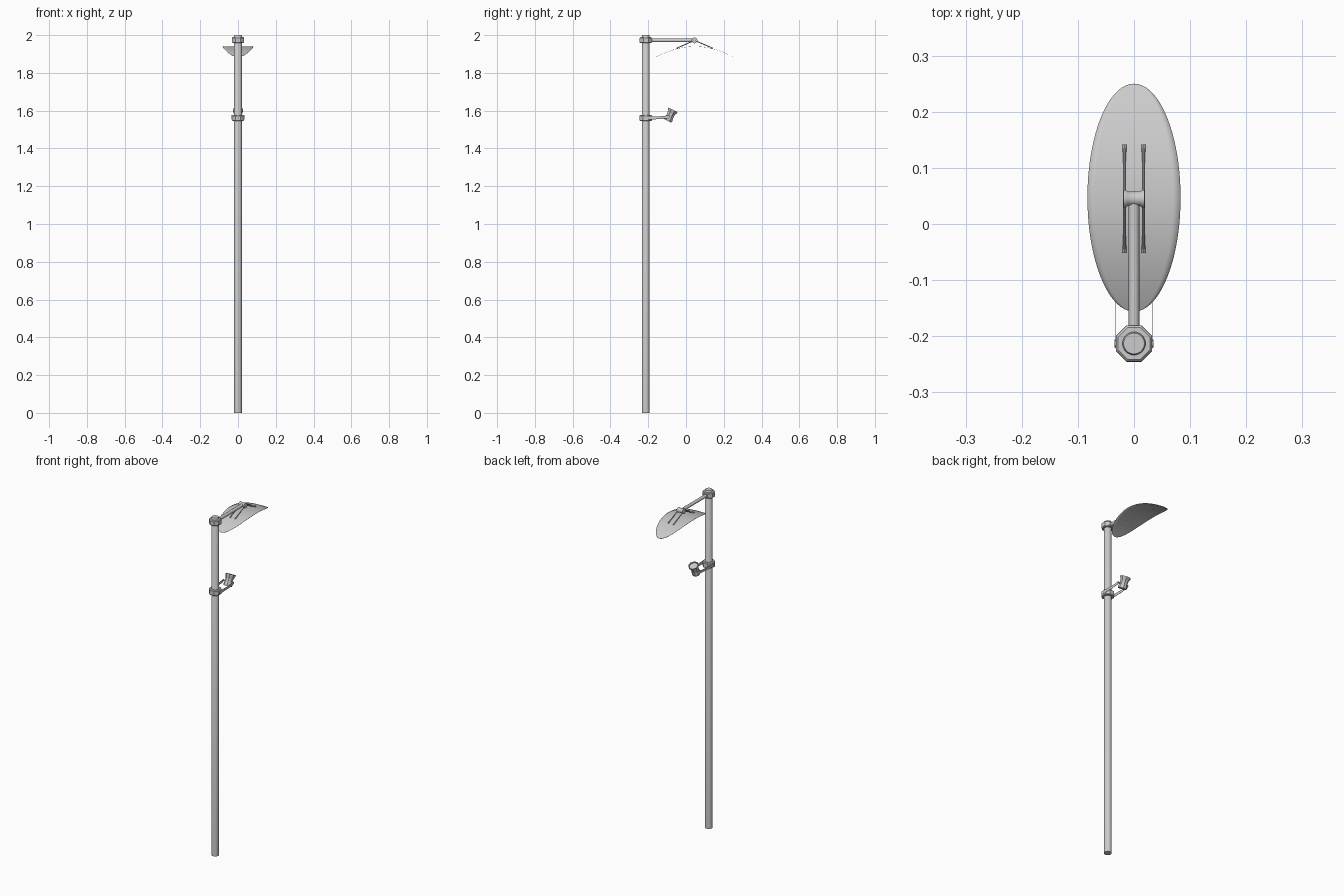
import bpy, bmesh, math
from mathutils import Vector

if "Cube" in bpy.data.objects:
    bpy.data.objects.remove(bpy.data.objects["Cube"])

POLE_Y = -0.213
HUB = Vector((0, 0.045, 1.972))


def finish(name, bm, smooth=False):
    bmesh.ops.recalc_face_normals(bm, faces=bm.faces)
    me = bpy.data.meshes.new(name)
    bm.to_mesh(me)
    bm.free()
    ob = bpy.data.objects.new(name, me)
    bpy.context.collection.objects.link(ob)
    if smooth:
        bpy.ops.object.select_all(action='DESELECT')
        ob.select_set(True)
        bpy.context.view_layer.objects.active = ob
        bpy.ops.object.shade_smooth_by_angle(angle=math.radians(40))
    return ob


def lathe(name, origin, axis, profile, sides, smooth=False, turn=0.0):
    """Stack of rings (distance along axis, radius), capped at both ends."""
    rot = Vector(axis).to_track_quat('Z', 'Y')
    bm = bmesh.new()
    rings = []
    for d, r in profile:
        ring = []
        for i in range(sides):
            a = 2 * math.pi * i / sides + turn
            p = Vector((r * math.cos(a), r * math.sin(a), d))
            ring.append(bm.verts.new(Vector(origin) + rot @ p))
        rings.append(ring)
    for lo, hi in zip(rings, rings[1:]):
        for i in range(sides):
            j = (i + 1) % sides
            bm.faces.new((lo[i], lo[j], hi[j], hi[i]))
    bm.faces.new(rings[0])
    bm.faces.new(rings[-1])
    return finish(name, bm, smooth)


def rod(name, a, b, r, sides=8, smooth=True):
    a, b = Vector(a), Vector(b)
    return lathe(name, a, b - a, [(0, r), ((b - a).length, r)], sides, smooth)


def shade_z(y):
    return 1.94 - 1.33 * (y - 0.047) ** 2


# Pole with a slightly eased top edge
lathe("pole", (0, POLE_Y, 0), (0, 0, 1),
      [(0, 0.0205), (1.997, 0.0205), (2.0, 0.0185)], 32, True)

# Octagonal clamps
for name, z, h, r in (("upper_clamp", 1.958, 0.031, 0.0345),
                      ("lower_clamp", 1.545, 0.032, 0.0352)):
    lathe(name, (0, POLE_Y, z), (0, 0, 1),
          [(0, r - 0.004), (0.004, r), (h - 0.004, r), (h, r - 0.004)],
          8, False, math.pi / 8)

# Arm and spool-shaped hub
rod("arm", (0, POLE_Y + 0.025, 1.972), HUB, 0.0095, 16)
lathe("arm_hub", HUB - Vector((0.019, 0, 0)), (1, 0, 0),
      [(0, 0.0155), (0.005, 0.0155), (0.008, 0.013), (0.030, 0.013),
       (0.033, 0.0155), (0.038, 0.0155)], 20, True)

# Struts from the hub to the reflector, each with a small foot
for sx in (-1, 1):
    for sy in (-1, 1):
        x, y = sx * 0.0168, 0.045 + sy * 0.09
        rod("strut", (x, HUB.y, HUB.z), (x, y, shade_z(y) + 0.004), 0.0026)
        rod("strut_foot", (x, y - 0.006, shade_z(y - 0.006) + 0.002),
            (x, y + 0.006, shade_z(y + 0.006) + 0.002), 0.0037)

# Curved elliptical reflector, a thin sheet bent along y
bm = bmesh.new()
rows, cols = 48, 12
grid = []
for i in range(rows + 1):
    t = math.pi * (0.002 + 0.996 * i / rows)
    y, w = 0.047 - 0.203 * math.cos(t), 0.083 * math.sin(t)
    grid.append([bm.verts.new((w * (2 * j / cols - 1), y, shade_z(y)))
                 for j in range(cols + 1)])
for r0, r1 in zip(grid, grid[1:]):
    for j in range(cols):
        bm.faces.new((r0[j], r0[j + 1], r1[j + 1], r1[j]))
shade = finish("reflector", bm, True)
sol = shade.modifiers.new("sheet", 'SOLIDIFY')
sol.thickness = 0.001

# Spotlight aimed up at the reflector, waisted body with recessed lens
aim = Vector((0, 0.44, 0.9)).normalized()
lamp = Vector((0, -0.082, 1.577))
lathe("spotlight", lamp, aim,
      [(-0.034, 0.024), (-0.026, 0.025), (-0.006, 0.021), (0.008, 0.022),
       (0.026, 0.029), (0.031, 0.029), (0.031, 0.026), (0.025, 0.024)],
      8, False, math.pi / 8)

# Flat bracket plates and bolts either side of the lower clamp
for sx in (-1, 1):
    bm = bmesh.new()
    x = sx * 0.0325
    prof = [(-0.222, 1.553), (-0.140, 1.555), (-0.095, 1.559), (-0.084, 1.568),
            (-0.088, 1.577), (-0.100, 1.574), (-0.140, 1.570), (-0.222, 1.571)]
    f = bm.faces.new([bm.verts.new((x - 0.0007, y, z)) for y, z in prof])
    ext = bmesh.ops.extrude_face_region(bm, geom=[f])
    bmesh.ops.translate(bm, vec=(0.0014, 0, 0),
                        verts=[v for v in ext["geom"]
                               if isinstance(v, bmesh.types.BMVert)])
    finish("bracket_plate", bm)
    rod("bracket_bolt", (sx * 0.030, POLE_Y, 1.562),
        (sx * 0.0345, POLE_Y, 1.562), 0.007, 8)
    rod("pivot_bolt", (sx * 0.015, -0.090, 1.569),
        (sx * 0.034, -0.090, 1.569), 0.004, 8)
